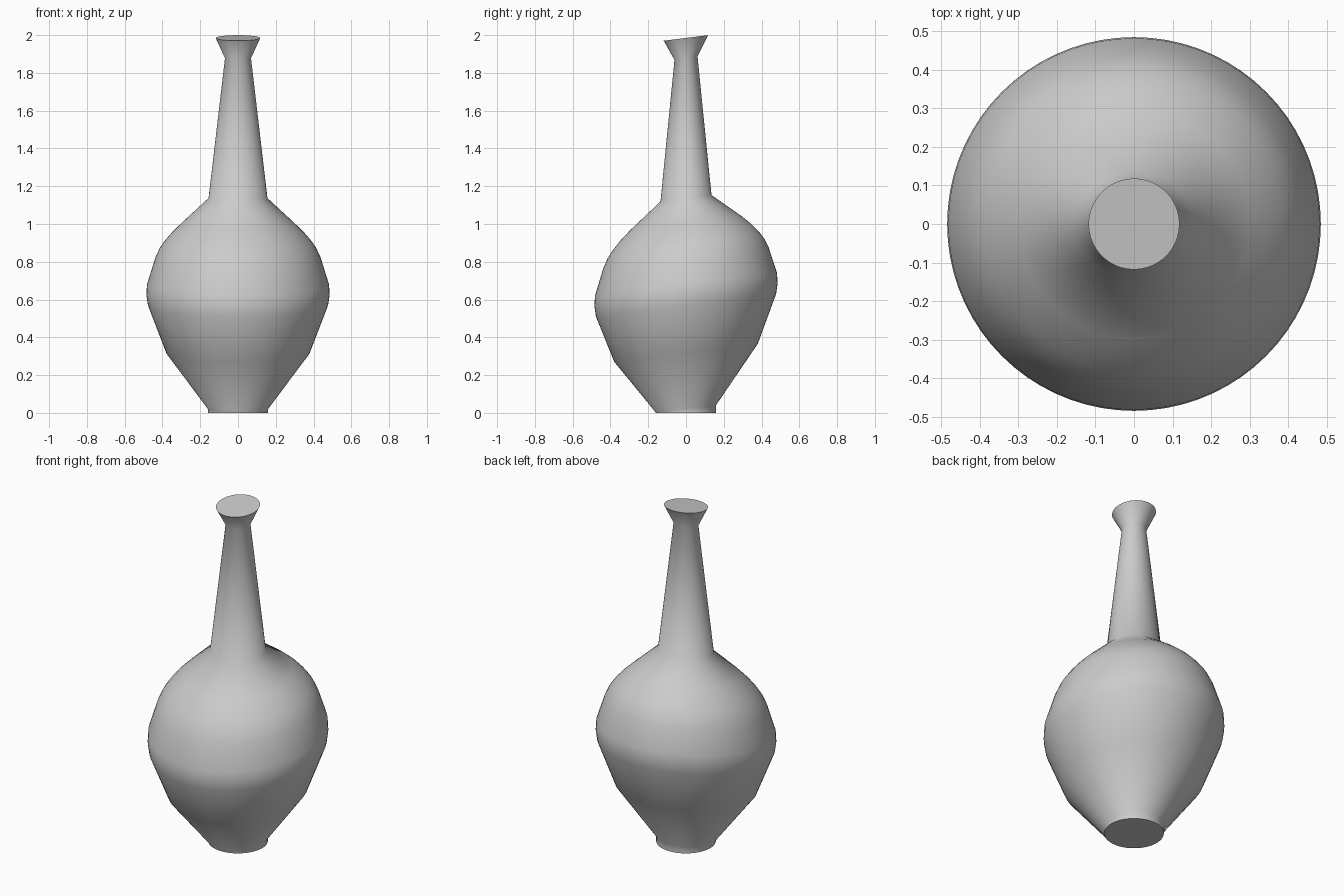
import bpy, bmesh, math

if "Cube" in bpy.data.objects:
    bpy.data.objects.remove(bpy.data.objects["Cube"])

SEGMENTS = 72
TILT = 0.125  # every ring leans up toward the back

# rings: half width x, half depth y, height at the centre, tilt
rings = [
    (0.16, 0.16, 0.0, 0),
    (0.16, 0.16, 0.022, TILT),
    (0.38, 0.38, 0.318, TILT),
    (0.477, 0.477, 0.57, TILT),
    (0.485, 0.485, 0.625, TILT),
    (0.482, 0.482, 0.68, TILT),
    (0.438, 0.438, 0.82, TILT),
    (0.415, 0.415, 0.87, TILT),
    (0.387, 0.387, 0.91, TILT),
    (0.35, 0.35, 0.953, TILT),
    (0.30, 0.298, 1.002, TILT),
    (0.156, 0.135, 1.136, TILT),
    (0.069, 0.061, 1.878, 0.15),
    (0.118, 0.118, 1.985, TILT),
]

# vase body: lofted tilted rings with solid base and solid rim
bm = bmesh.new()
loops = []
for rx, ry, z, tilt in rings:
    loop = []
    for i in range(SEGMENTS):
        a = 2 * math.pi * i / SEGMENTS
        x, y = rx * math.cos(a), ry * math.sin(a)
        loop.append(bm.verts.new((x, y, z + tilt * y)))
    loops.append(loop)
for low, high in zip(loops, loops[1:]):
    for i in range(SEGMENTS):
        j = (i + 1) % SEGMENTS
        bm.faces.new((low[i], low[j], high[j], high[i]))
bm.faces.new(loops[0][::-1])
bm.faces.new(loops[-1])

mesh = bpy.data.meshes.new("vase")
bm.to_mesh(mesh)
bm.free()
vase = bpy.data.objects.new("vase", mesh)
bpy.context.collection.objects.link(vase)
bpy.context.view_layer.objects.active = vase
vase.select_set(True)
bpy.ops.object.shade_smooth_by_angle(angle=math.radians(60))
